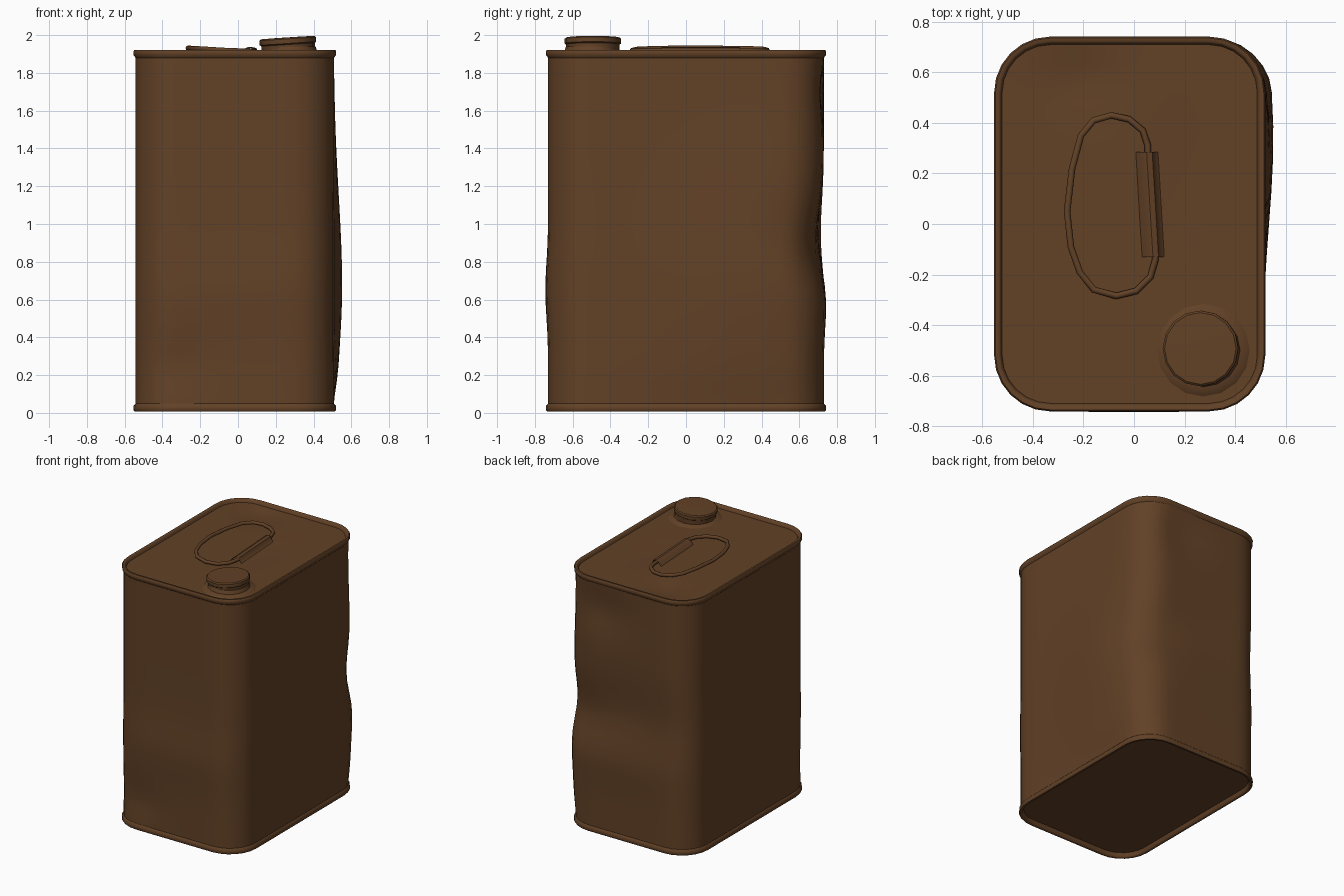
import bpy, bmesh, math
from mathutils import Vector, Matrix

if "Cube" in bpy.data.objects:
    bpy.data.objects.remove(bpy.data.objects["Cube"])

brown = bpy.data.materials.new("rusty brown")
brown.diffuse_color = (0.122, 0.053, 0.0195, 1)
brown.use_nodes = True
brown.node_tree.nodes["Principled BSDF"].inputs["Base Color"].default_value = brown.diffuse_color

CX, HW, HL, R = -0.017, 0.525, 0.73, 0.21   # body centre, half width, half length, corner radius


def finish(bm, name, angle=40):
    bmesh.ops.recalc_face_normals(bm, faces=bm.faces)
    me = bpy.data.meshes.new(name)
    bm.to_mesh(me)
    bm.free()
    ob = bpy.data.objects.new(name, me)
    bpy.context.collection.objects.link(ob)
    me.materials.append(brown)
    bpy.ops.object.select_all(action='DESELECT')
    ob.select_set(True)
    bpy.context.view_layer.objects.active = ob
    bpy.ops.object.shade_smooth_by_angle(angle=math.radians(angle))
    return ob


def outline(off):
    """Rounded rectangle grown by off, with points along the straight sides."""
    corners = []
    for sx, sy, a0 in ((1, 1, 0), (-1, 1, 90), (-1, -1, 180), (1, -1, 270)):
        arc = []
        for i in range(7):
            a = math.radians(a0 + 15 * i)
            arc.append(Vector((CX + sx * (HW - R) + (R + off) * math.cos(a),
                               sy * (HL - R) + (R + off) * math.sin(a))))
        corners.append(arc)
    pts = []
    for k, arc in enumerate(corners):
        nxt = corners[(k + 1) % 4][0]
        pts += arc + [arc[-1].lerp(nxt, i / 8) for i in range(1, 8)]
    return pts


def loft(bm, rings, closed=True):
    loops = [[bm.verts.new(p) for p in r] for r in rings]
    n = len(loops[0])
    for a, b in zip(loops, loops[1:]):
        for i in range(n):
            bm.faces.new((a[i], a[(i + 1) % n], b[(i + 1) % n], b[i]))
    return loops


def bump(p, c, s):
    return math.exp(-sum(((p[i] - c[i]) / s[i]) ** 2 for i in range(3)))


def dent(p):
    """Push the walls in and out where the tin is battered."""
    x, y, z = p
    fade = min(1, max(0, z - 0.05) / 0.15, max(0, 1.88 - z) / 0.15)
    dx = 0.045 * bump(p, (0.52, 0.36, 0.72), (0.25, 0.5, 0.6))
    dx -= 0.02 * bump(p, (0.52, 0.6, 0.95), (0.2, 0.2, 0.2))
    dy = -0.03 * bump(p, (0.2, 0.73, 0.95), (0.7, 0.2, 0.24))
    dy -= 0.03 * bump(p, (0.42, 0.70, 0.85), (0.2, 0.2, 0.18))
    dy -= 0.025 * bump(p, (0.2, 0.73, 1.72), (0.22, 0.2, 0.18))
    dy += 0.015 * bump(p, (0.1, 0.73, 0.6), (0.5, 0.2, 0.18))
    dy -= 0.015 * bump(p, (0, -0.73, 0.65), (0.6, 0.2, 0.2))
    dy += 0.02 * bump(p, (-0.33, -0.73, 0.22), (0.15, 0.2, 0.15))
    return Vector((x + dx * fade, y + dy * fade, z))


def panel_z(x, y, base):
    """Slightly dished sheet with a soft hollow towards the back."""
    return base - 0.022 * math.exp(-((x + 0.22) / 0.14) ** 2 - ((y - 0.56) / 0.1) ** 2) \
        - 0.008 * math.exp(-((x - 0.17) / 0.1) ** 2 - ((y - 0.1) / 0.25) ** 2)


# Battered wall
bm = bmesh.new()
levels = [0.05, 0.1] + [0.17 + 0.084 * i for i in range(20)] + [1.84, 1.885]
loft(bm, [[dent((p.x, p.y, z)) for p in outline(0)] for z in levels])
finish(bm, "can_wall", 60)

# Rolled rims, each with its recessed end panel
for name, sign, edge, base in (("top_panel_and_rim", -1, 1.922, 1.9),
                               ("bottom_panel_and_rim", 1, 0.008, 0.04)):
    bm = bmesh.new()
    rings = [[(p.x, p.y, edge + sign * d) for p in outline(o)]
             for o, d in ((0, 0.042), (0.01, 0.03), (0.012, 0.008), (0.006, 0),
                          (-0.008, 0), (-0.014, 0.006))]
    inner = outline(-0.02)
    for s in (1, 0.9, 0.8, 0.68, 0.54, 0.4, 0.25, 0.1):
        ring = [(CX + (p.x - CX) * s, p.y * s) for p in inner]
        rings.append([(x, y, panel_z(x, y, base) if sign < 0 else base) for x, y in ring])
    bm.faces.new(loft(bm, rings)[-1])
    finish(bm, name, 50)


def turned(name, profile, n, centre, tilt=0):
    """Round part turned from (radius, height) pairs and tipped sideways."""
    bm = bmesh.new()
    loops = loft(bm, [[(r * math.cos(2 * math.pi * i / n), r * math.sin(2 * math.pi * i / n), z)
                       for i in range(n)] for r, z in profile])
    bm.faces.new(loops[-1])
    bm.transform(Matrix.Translation(centre) @ Matrix.Rotation(-tilt, 4, 'Y'))
    finish(bm, name, 40)


# Pouring neck and tipped screw cap
turned("neck_collar", [(0.19, -0.005), (0.172, 0.008), (0.145, 0.014), (0.135, 0.04)], 16,
       (0.275, -0.5, 1.9))
turned("screw_cap", [(0.13, -0.048), (0.139, -0.048), (0.142, 0), (0.15, 0.006), (0.15, 0.03),
                     (0.142, 0.037), (0.06, 0.038)], 16, (0.265, -0.493, 1.95), 0.065)

# Wire carrying handle lying on the panel
path = [(0.055, 0.2), (0.055, 0.31), (0.035, 0.37), (-0.02, 0.415), (-0.09, 0.43), (-0.16, 0.41),
        (-0.21, 0.35), (-0.245, 0.22), (-0.265, 0.05), (-0.25, -0.09), (-0.215, -0.19),
        (-0.16, -0.26), (-0.07, -0.285), (0.01, -0.265), (0.065, -0.21), (0.085, -0.14), (0.08, -0.05)]
pts = [Vector((x, y, 1.917 + 0.06 * max(0, -x - 0.02))) for x, y in path]
bm = bmesh.new()
rings = []
for i, p in enumerate(pts):
    t = (pts[min(i + 1, len(pts) - 1)] - pts[max(i - 1, 0)]).normalized()
    side = t.cross(Vector((0, 0, 1))).normalized()
    up = side.cross(t)
    rings.append([p + 0.013 * (side * math.cos(a) + up * math.sin(a))
                  for a in (k * math.pi / 4 for k in range(8))])
loops = loft(bm, rings)
for end in (loops[0], loops[-1]):
    bm.faces.new(end)
finish(bm, "wire_handle", 60)

# Folded strap holding the handle
bm = bmesh.new()
section = [(-0.045, 1.897), (-0.022, 1.925), (0, 1.936), (0.022, 1.932), (0.032, 1.908), (0.045, 1.897)]
loft(bm, [[(cx + dx, y, z) for dx, z in section] for cx, y in ((0.05, 0.285), (0.075, -0.13))])
finish(bm, "handle_strap", 30)
